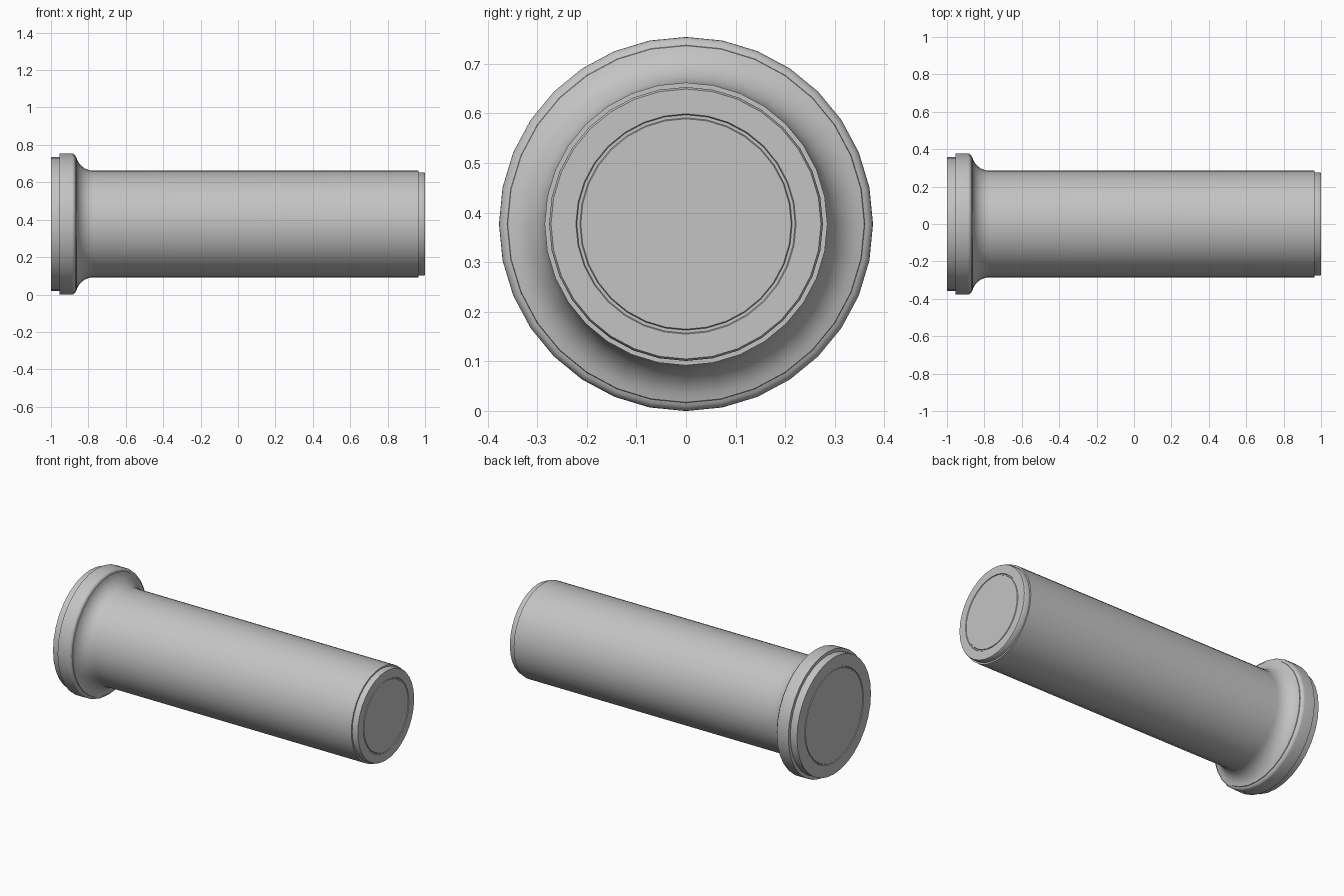
import bpy
import bmesh
from math import cos, sin, pi, radians

cube = bpy.data.objects.get("Cube")
if cube:
    bpy.data.objects.remove(cube)

steel = bpy.data.materials.new("light grey steel")
steel.use_nodes = True
GREY = (0.55, 0.55, 0.55, 1)
steel.diffuse_color = GREY
steel.node_tree.nodes["Principled BSDF"].inputs["Base Color"].default_value = GREY

AXIS_Z = 0.377
SIDES = 32


def arc(cx, cr, rx, rr, start, end, steps):
    """Elliptical run of (x, radius) points, angles in degrees."""
    angles = [radians(start + (end - start) * i / steps) for i in range(steps + 1)]
    return [(cx + rx * cos(a), cr + rr * sin(a)) for a in angles]


def lathe(name, profile):
    """Revolve an (x, radius) profile about the lengthwise axis."""
    bm = bmesh.new()
    rings = []
    for x, r in profile:
        if r == 0:
            rings.append([bm.verts.new((x, 0, AXIS_Z))])
        else:
            rings.append([bm.verts.new((x, r * sin(2 * pi * i / SIDES),
                                        AXIS_Z + r * cos(2 * pi * i / SIDES)))
                          for i in range(SIDES)])
    for a, b in zip(rings, rings[1:]):
        for i in range(SIDES):
            j = (i + 1) % SIDES
            quad = [a[i % len(a)], a[j % len(a)], b[j % len(b)], b[i % len(b)]]
            bm.faces.new(list(dict.fromkeys(quad)))
    bmesh.ops.recalc_face_normals(bm, faces=bm.faces)
    mesh = bpy.data.meshes.new(name)
    bm.to_mesh(mesh)
    bm.free()
    mesh.materials.append(steel)
    obj = bpy.data.objects.new(name, mesh)
    bpy.context.collection.objects.link(obj)
    bpy.ops.object.select_all(action='DESELECT')
    obj.select_set(True)
    bpy.context.view_layer.objects.active = obj
    bpy.ops.object.shade_smooth_by_angle(angle=radians(35))
    return obj


def end_groove(x, depth, r):
    """Fine ring groove cut in an end face, from the centre outward."""
    return [(x, 0), (x, r - 0.01), (x + depth, r - 0.008),
            (x + depth, r - 0.002), (x, r)]


# Flanged head with stepped rim, flared neck, shank and stepped tip
profile = end_groove(-1, 0.004, 0.285)
profile += [(-1, 0.357), (-0.955, 0.357), (-0.955, 0.377)]
profile += arc(-0.888, 0.357, 0.02, 0.02, 90, 10, 4)
profile += arc(-0.77, 0.375, 0.096, 0.09, 190, 270, 8)
profile += [(0.965, 0.285), (0.965, 0.276), (0.993, 0.276), (1, 0.272)]
profile += reversed(end_groove(1, -0.004, 0.222))
lathe("flanged_pin", profile)
